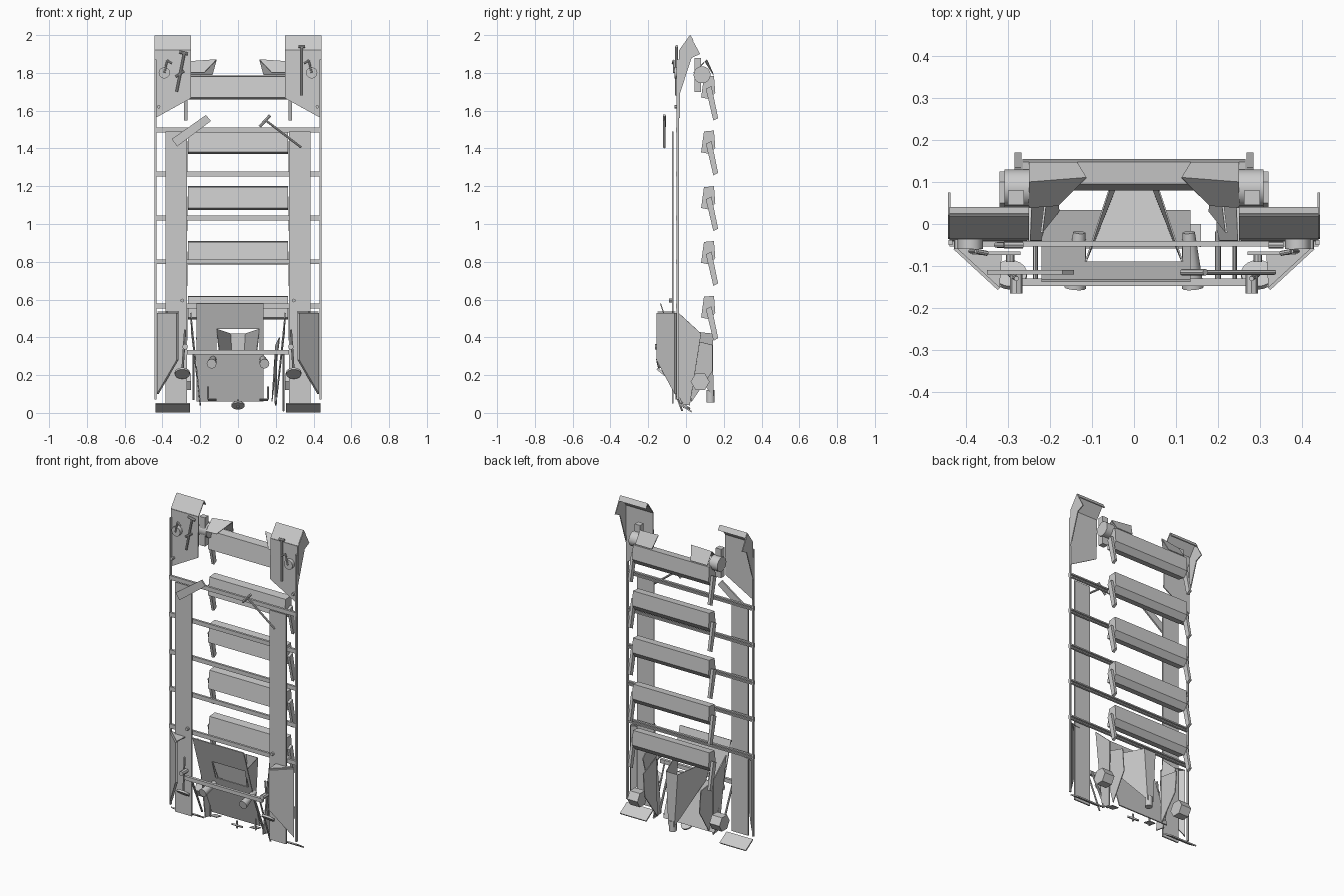
import bpy, bmesh, math
from mathutils import Vector

grey = bpy.data.materials.new("plain grey")
grey.diffuse_color = (0.6, 0.6, 0.6, 1)


def make(name, verts, faces, thick=0):
    me = bpy.data.meshes.new(name)
    me.from_pydata([Vector(v) for v in verts], [], faces)
    bm = bmesh.new()
    bm.from_mesh(me)
    bmesh.ops.recalc_face_normals(bm, faces=bm.faces)
    bm.to_mesh(me)
    bm.free()
    me.materials.append(grey)
    ob = bpy.data.objects.new(name, me)
    bpy.context.collection.objects.link(ob)
    if thick:
        m = ob.modifiers.new("thickness", 'SOLIDIFY')
        m.thickness = thick
        m.offset = 0
    return ob


def plate(name, pts, thick=0.006):
    return make(name, pts, [range(len(pts))], thick)


def prism(name, profile, x0, x1):
    """Extrude a (y, z) profile along x."""
    n = len(profile)
    v = [(x, y, z) for x in (x0, x1) for y, z in profile]
    f = [(i, (i + 1) % n, n + (i + 1) % n, n + i) for i in range(n)]
    return make(name, v, f + [range(n), range(n, 2 * n)])


def box(name, x0, x1, y0, y1, z0, z1):
    return prism(name, [(y0, z0), (y1, z0), (y1, z1), (y0, z1)], x0, x1)


def rod(name, a, b, r, r2=None, n=8):
    a, b = Vector(a), Vector(b)
    q = (b - a).to_track_quat('Z', 'Y')
    v = []
    for p, rad in ((a, r), (b, r if r2 is None else r2)):
        for i in range(n):
            t = 2 * math.pi * i / n
            v.append(p + q @ Vector((rad * math.cos(t), rad * math.sin(t), 0)))
    f = [(i, (i + 1) % n, n + (i + 1) % n, n + i) for i in range(n)]
    ob = make(name, v, f + [range(n), range(n, 2 * n)])
    if n > 8:
        for p in ob.data.polygons:
            p.use_smooth = len(p.vertices) == 4
    return ob


# Five cross beams with hanging end arms
for top in (1.785, 1.495, 1.2, 0.91, 0.62):
    prism("cross_beam", [(y, top + z) for y, z in
          ((.095, -.005), (.148, 0), (.155, -.09), (.128, -.125), (.08, -.115))], -.265, .265)
    for s in (-1, 1):
        prism("beam_arm", [(y, top + z) for y, z in
              ((.105, -.07), (.135, -.055), (.17, -.225), (.145, -.238))], s * .268, s * .285)

# Ladder-like cross rails, each a pair of thin strips
for z in (1.497, 1.265, 1.032, 0.8, 0.565):
    box("cross_rail", -.44, .44, -.054, -.04, z + .005, z + .013)
    box("cross_rail_lower", -.44, .44, -.054, -.04, z - .013, z - .005)
    box("cross_rail_web", -.44, .44, -.054, -.05, z - .005, z + .005)

for s in (-1, 1):
    # Long vertical strips and outer rods
    box("side_strip", s * .27, s * .385, -.074, -.066, .05, 1.49)
    box("outer_rod", s * .432, s * .442, -.05, -.038, .07, 1.87)

    # Upper hoods: front panel, sloped roof, outer cheek
    plate("hood_front", [(s * .44, -.036, 1.56), (s * .25, -.036, 1.665),
                         (s * .25, -.033, 1.92), (s * .44, -.033, 1.92)])
    plate("hood_roof", [(s * .44, -.033, 1.92), (s * .25, -.033, 1.92),
                        (s * .25, .022, 1.997), (s * .44, .022, 1.997)])
    plate("hood_back_lip", [(s * .44, .022, 1.997), (s * .25, .022, 1.997),
                            (s * .25, .038, 1.97), (s * .44, .038, 1.97)])
    plate("hood_cheek", [(s * .44, -.036, 1.68), (s * .44, -.033, 1.92),
                         (s * .44, .022, 1.997), (s * .44, .075, 1.9), (s * .44, .03, 1.88)])

    # Curved scoops, pivots and brackets beside the top beam
    sc = [(.25, .04, 1.8), (.18, .045, 1.8), (.113, .11, 1.87),
          (.25, .1, 1.86), (.135, .145, 1.79), (.25, .145, 1.79)]
    make("scoop", [(s * x, y, z) for x, y, z in sc], [(0, 1, 2, 3), (3, 2, 4, 5)], .005)
    rod("scoop_pivot", (s * .25, .085, 1.79), (s * .308, .085, 1.79), .045, n=16)
    box("scoop_bracket", s * .262, s * .3, .045, .08, 1.7, 1.88)

    # Latch handles on the hoods
    rod("latch_knob", (s * .39, -.036, 1.8), (s * .39, -.06, 1.8), .03, n=12)
    rod("latch_lever", (s * .39, -.065, 1.8), (s * .375, -.065, 1.865), .005)
    rod("latch_grip", (s * .375, -.065, 1.865), (s * .35, -.07, 1.85), .006)
    rod("hood_bolt", (s * .42, -.036, 1.62), (s * .42, -.06, 1.62), .009)

    # Lower angled shields
    plate("lower_shield", [(s * .425, -.055, .53), (s * .32, -.152, .53),
                           (s * .32, -.152, .28), (s * .425, -.055, .1)], .014)
    plate("shield_lip", [(s * .425, -.055, .535), (s * .32, -.152, .535),
                         (s * .315, -.07, .535)])

    # Tilted foot plates
    plate("foot_plate", [(s * .437, -.04, .05), (s * .255, -.04, .05),
                         (s * .255, .03, .006), (s * .437, .03, .006)], .008)

    # Side gussets, leaning inward at the bottom
    plate("side_gusset", [(s * .25, -.04, .53), (s * .245, .08, .42),
                          (s * .2, .02, .04), (s * .2, -.04, .05)])
    plate("inner_gusset", [(s * .22, -.02, .4), (s * .2, .14, .36),
                           (s * .19, .14, .22), (s * .18, .03, .06)], .005)

    # Hexagonal drum, round disc and disc stem
    rod("hex_drum", (s * .25, .075, .165), (s * .32, .075, .165), .05, n=6)
    rod("round_disc", (s * .295, -.125, .205), (s * .295, -.117, .215), .04, n=20)
    rod("disc_stem", (s * .295, -.12, .21), (s * .28, -.13, .44), .006)
    rod("stem_cap", (s * .28, -.165, .35), (s * .28, -.11, .35), .015)
    rod("strip_bolt", (s * .295, -.066, .595), (s * .295, -.09, .595), .01)

    # Front nozzles and bottom tabs
    rod("front_nozzle", (s * .14, -.152, .26), (s * .13, -.02, .29), .026, .015, 12)
    plate("bottom_tab", [(s * .115, .0, .065), (s * .16, .0, .065),
                         (s * .16, -.05, .075), (s * .115, -.05, .075)], .004)
    rod("tab_hook", (s * .158, -.05, .07), (s * .158, -.05, .14), .005)

# Tilted centre panel with an opening into the hopper
xs = (-.22, -.115, .115, .135)
zs = (.06, .33, .445, .58)
verts = [(x, -.135 + .165 * (.58 - z) / .52, z) for z in zs for x in xs]
cells = [(r * 4 + c, r * 4 + c + 1, r * 4 + c + 5, r * 4 + c + 4)
         for r in range(3) for c in range(3) if (r, c) != (1, 1)]
make("centre_panel", verts, cells, .006)

# Wedge hopper, narrowing backward and downward, open in front
make("hopper", [(-.115, -.09, .445), (.115, -.09, .445), (.1, -.055, .33), (-.1, -.055, .33),
                (-.04, .14, .42), (.04, .14, .42), (.02, .145, .09), (-.02, .145, .09)],
     [(0, 3, 7, 4), (1, 2, 6, 5), (2, 3, 7, 6), (4, 5, 6, 7)], .004)
rod("hopper_outlet", (0, .13, .12), (0, .13, .055), .022, n=10)
rod("bottom_disc", (0, -.01, .036), (0, -.005, .044), .035, n=16)
rod("disc_pin", (0, -.01, .025), (0, -.01, .07), .006)

# Front bar and thin hanging rods
box("front_bar", -.27, .27, -.148, -.13, .308, .332)
rod("hanging_rod_left", (-.235, -.135, .33), (-.235, -.02, .07), .006)
rod("hanging_rod_right", (.2, -.135, .33), (.2, -.02, .05), .007)
rod("hanging_rod_outer", (.24, -.135, .33), (.24, -.02, .01), .005)

# Slanted board and pick tool near the top
plate("slanted_board", [(-.35, -.115, 1.45), (-.17, -.115, 1.577),
                        (-.143, -.115, 1.545), (-.323, -.115, 1.41)], .01)
rod("pick_shaft", (.145, -.115, 1.55), (.335, -.115, 1.405), .006)
rod("pick_head", (.115, -.115, 1.515), (.17, -.115, 1.575), .008)

# Small tools hung on the hoods
rod("right_tool", (.338, -.05, 1.68), (.338, -.05, 1.94), .007)
rod("right_tool_grip", (.32, -.05, 1.94), (.356, -.05, 1.94), .008)
rod("left_tool", (-.325, -.05, 1.7), (-.285, -.05, 1.9), .007)
rod("left_tool_grip", (-.31, -.05, 1.91), (-.265, -.05, 1.9), .008)
rod("left_tool_cross", (-.33, -.05, 1.78), (-.285, -.05, 1.81), .006)
